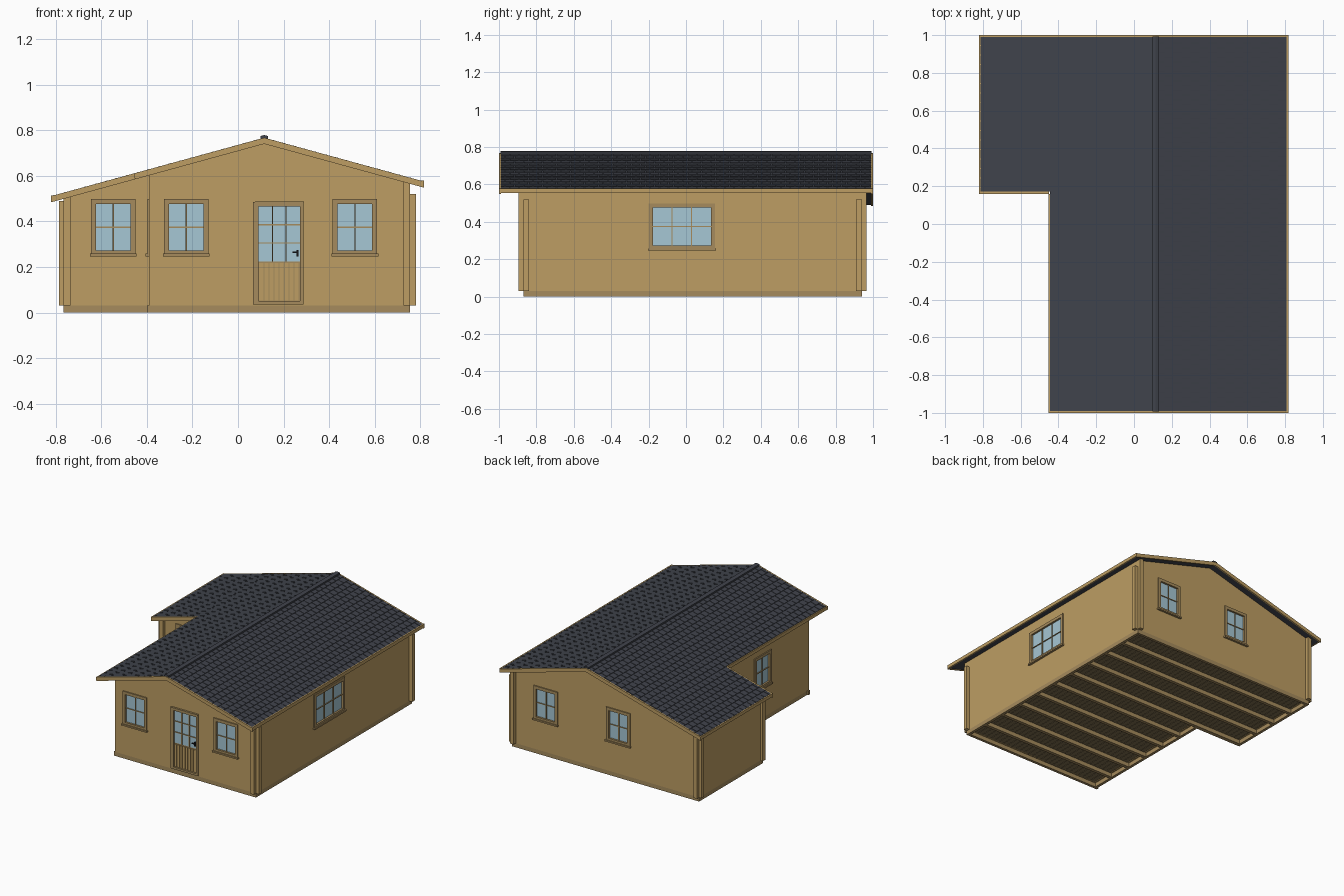
import bpy, bmesh
from mathutils import Vector

if "Cube" in bpy.data.objects:
    bpy.data.objects.remove(bpy.data.objects["Cube"])

def material(name, rgb):
    m = bpy.data.materials.new(name)
    m.diffuse_color = (*rgb, 1)
    m.use_nodes = True
    m.node_tree.nodes["Principled BSDF"].inputs["Base Color"].default_value = m.diffuse_color
    return m

TIMBER = material("timber", (0.51, 0.34, 0.125))
TRIM = material("trim", (0.38, 0.26, 0.11))
JOIST = material("joist", (0.22, 0.16, 0.08))
ROOF = material("roofing", (0.05, 0.055, 0.07))
GLASS = material("glass", (0.38, 0.57, 0.66))
DARK = material("dark_metal", (0.01, 0.01, 0.012))

RIDGE_X, RIDGE_Z, SLOPE = 0.115, 0.764, 0.274
X_L, X_IN, X_R = -0.765, -0.39, 0.755       # outer wall faces
Y_F, Y_W, Y_B = -0.87, 0.20, 0.94           # front, wing front, back
T = 0.03                                    # wall thickness


def top(x):
    return RIDGE_Z - SLOPE * abs(x - RIDGE_X)


def add_prism(bm, pts, a, b):
    """Extrude an x-z outline from y=a to y=b."""
    near = [bm.verts.new((x, a, z)) for x, z in pts]
    far = [bm.verts.new((x, b, z)) for x, z in pts]
    bm.faces.new(near)
    bm.faces.new(far[::-1])
    n = len(pts)
    for i in range(n):
        bm.faces.new((near[i], far[i], far[(i + 1) % n], near[(i + 1) % n]))


def finish(bm, name, mat):
    bmesh.ops.recalc_face_normals(bm, faces=bm.faces)
    me = bpy.data.meshes.new(name)
    bm.to_mesh(me)
    bm.free()
    ob = bpy.data.objects.new(name, me)
    bpy.context.collection.objects.link(ob)
    if mat:
        me.materials.append(mat)
    return ob


def prisms(name, items, mat):
    bm = bmesh.new()
    for pts, a, b in items:
        add_prism(bm, pts, a, b)
    return finish(bm, name, mat)


def boxes(name, items, mat):
    """Each item: x0, x1, y0, y1, z0, z1."""
    return prisms(name, [([(x0, z0), (x1, z0), (x1, z1), (x0, z1)], min(y0, y1), max(y0, y1))
                         for x0, x1, y0, y1, z0, z1 in items], mat)


def under_roof(xa, xb, z0, drop=0.02):
    """Outline from z0 up to the underside of the roof."""
    mid = [(RIDGE_X, top(RIDGE_X) - drop)] if xa < RIDGE_X < xb else []
    return [(xa, z0), (xb, z0), (xb, top(xb) - drop)] + mid + [(xa, top(xa) - drop)]


def band(xa, xb, up, down):
    """Strip following the roof pitch."""
    xs = [xa, RIDGE_X, xb] if xa < RIDGE_X < xb else [xa, xb]
    return [(x, top(x) + up) for x in xs] + [(x, top(x) - down) for x in reversed(xs)]


# Walls
front = prisms("front_wall", [(under_roof(X_IN, X_R, 0.03), Y_F, Y_F + T)], TIMBER)
back = prisms("back_wall", [(under_roof(X_L, X_R, 0.03), Y_B - T, Y_B)], TIMBER)
wing = prisms("wing_front_wall", [(under_roof(X_L, X_IN + T, 0.03), Y_W, Y_W + T)], TIMBER)
right = prisms("right_wall", [(under_roof(X_R - T, X_R, 0.03), Y_F - 0.025, Y_B + 0.025)], TIMBER)
inner = prisms("inner_left_wall", [(under_roof(X_IN, X_IN + T, 0.03), Y_F, Y_W + T)], TIMBER)
left = prisms("wing_left_wall", [(under_roof(X_L, X_L + T, 0.03), Y_W - 0.02, Y_B + 0.025)], TIMBER)
boxes("corner_wall_ends",
      [(X_R, X_R + 0.025, y, y + T, 0.03, 0.52) for y in (Y_F, Y_B - T)] +
      [(X_L - 0.02, X_L, y, y + T, 0.03, 0.49) for y in (Y_W, Y_B - T)], TIMBER)


# Openings: u runs along the wall, d outwards from its face
def placer(axis, face, sign):
    def place(u0, u1, d0, d1, z0, z1):
        a, b = sorted((face + sign * d0, face + sign * d1))
        return (u0, u1, a, b, z0, z1) if axis == 'y' else (a, b, u0, u1, z0, z1)
    return place


def cut(wall, box):
    cutter = boxes("opening_cutter", [box], None)
    cutter.hide_render = True
    mod = wall.modifiers.new("opening", 'BOOLEAN')
    mod.operation, mod.solver, mod.object = 'DIFFERENCE', 'EXACT', cutter
    bpy.context.view_layer.objects.active = wall
    bpy.ops.object.modifier_apply(modifier=mod.name)
    bpy.data.objects.remove(cutter)


def glazing(name, P, u0, u1, z0, z1, cols, rows):
    boxes(name + "_glass", [P(u0, u1, -0.014, -0.006, z0, z1)], GLASS)
    h = 0.0025
    bars = [P(u - h, u + h, -0.006, 0.001, z0, z1)
            for u in (u0 + (u1 - u0) * i / cols for i in range(1, cols))]
    bars += [P(u0, u1, -0.006, 0.0, z - h, z + h)
             for z in (z0 + (z1 - z0) * i / rows for i in range(1, rows))]
    boxes(name + "_bars", bars, TRIM)


def window(name, wall, axis, face, sign, c, width, cols):
    P = placer(axis, face, sign)
    u0, u1, z0, z1, f = c - width / 2, c + width / 2, 0.255, 0.498, 0.022
    cut(wall, P(u0 + 0.01, u1 - 0.01, -0.06, 0.02, z0 + 0.01, z1 - 0.01))
    boxes(name + "_frame", [P(u0, u0 + f, -0.02, 0.008, z0, z1), P(u1 - f, u1, -0.02, 0.008, z0, z1),
                            P(u0 + f, u1 - f, -0.02, 0.008, z1 - f, z1),
                            P(u0 + f, u1 - f, -0.02, 0.008, z0, z0 + f - 0.004)], TRIM)
    boxes(name + "_sill", [P(u0 - 0.005, u1 + 0.005, 0, 0.016, z0 - 0.008, z0 + 0.003)], TRIM)
    glazing(name, P, u0 + f, u1 - f, z0 + f - 0.004, z1 - f, cols, 2)


window("front_left_window", front, 'y', Y_F, -1, -0.227, 0.195, 2)
window("front_right_window", front, 'y', Y_F, -1, 0.513, 0.195, 2)
window("wing_window", wing, 'y', Y_W, -1, -0.547, 0.195, 2)
window("back_right_window", back, 'y', Y_B, 1, 0.48, 0.195, 2)
window("back_left_window", back, 'y', Y_B, 1, -0.11, 0.195, 2)
window("right_window", right, 'x', X_R, 1, -0.022, 0.355, 3)
window("inner_left_window", inner, 'x', X_IN, -1, -0.33, 0.195, 2)

# Door
P = placer('y', Y_F, -1)
cut(front, P(0.075, 0.278, -0.06, 0.02, 0.045, 0.475))
boxes("door_frame", [P(0.065, 0.09, -0.02, 0.008, 0.035, 0.485), P(0.272, 0.288, -0.02, 0.008, 0.035, 0.485),
                     P(0.09, 0.272, -0.02, 0.008, 0.465, 0.485), P(0.09, 0.272, -0.02, 0.008, 0.035, 0.05)], TRIM)
boxes("door_drip_rail", [P(0.075, 0.29, 0, 0.014, 0.48, 0.488)], TRIM)
boxes("door_panel", [P(0.09, 0.272, -0.018, -0.006, 0.05, 0.225)], TRIM)
boxes("door_slats", [P(0.093 + 0.0222 * i, 0.111 + 0.0222 * i, -0.006, 0, 0.053, 0.217) for i in range(8)], TIMBER)
glazing("door", P, 0.09, 0.272, 0.225, 0.465, 3, 3)
boxes("door_handle", [P(0.256, 0.266, -0.006, 0.006, 0.245, 0.275), P(0.24, 0.262, 0.006, 0.012, 0.262, 0.268)], DARK)

# Base skirt, joists and floor planks
boxes("base_skirt", [
    (X_IN - 0.01, X_R, Y_F, Y_F + 0.02, 0, 0.03), (X_L, X_R, Y_B - 0.02, Y_B, 0, 0.03),
    (X_R - 0.02, X_R, Y_F + 0.02, Y_B - 0.02, 0, 0.03), (X_IN, X_IN + 0.02, Y_F + 0.02, Y_W, 0, 0.03),
    (X_L, X_IN + 0.02, Y_W, Y_W + 0.02, 0, 0.03), (X_L, X_L + 0.02, Y_W + 0.02, Y_B - 0.02, 0, 0.03)], TRIM)
joists = []
for i in range(1, 10):
    y = Y_F + (Y_B - Y_F) * i / 10
    joists.append(((X_L if y > Y_W else X_IN) + 0.02, X_R - 0.02, y - 0.012, y + 0.012, 0, 0.03))
boxes("floor_joists", joists, TRIM)
planks, x = [], X_L + 0.002
while x < X_R - 0.02:
    planks.append((x, x + 0.034, (Y_F if x > X_IN else Y_W) + 0.02, Y_B - 0.02, 0.03, 0.042))
    x += 0.037
boxes("floor_planks", planks, JOIST)

# Roof decks, verge boards, eave boards and ridge cap
prisms("roof_deck", [(band(-0.445, 0.808, 0, 0.02), -0.99, 0.99),
                     (band(-0.812, -0.445, 0, 0.02), 0.172, 0.99)], ROOF)
prisms("verge_boards", [(band(-0.45, 0.815, 0.003, 0.024), -1.0, -0.99),
                        (band(-0.82, 0.815, 0.003, 0.024), 0.99, 1.0),
                        (band(-0.82, -0.45, 0.003, 0.024), 0.16, 0.172)], TIMBER)
boxes("eave_boards", [(0.808, 0.817, -1, 1, 0.554, 0.579), (-0.82, -0.811, 0.16, 1, 0.49, 0.513),
                      (-0.453, -0.445, -1, 0.16, 0.588, 0.612)], TIMBER)
prisms("ridge_cap", [([(0.098, 0.762), (0.132, 0.762), (0.132, 0.774), (0.115, 0.779), (0.098, 0.774)],
                      -0.993, 0.993)], ROOF)


# Shingle courses with staggered tabs, raised at the lower edge
def shingles(name, xa, xb, ya, yb, tab=0.05):
    items = []
    rows = round(abs(xb - xa) / 0.046)
    for r in range(rows):
        u, v = xa + (xb - xa) * r / rows, xa + (xb - xa) * (r + 1) / rows
        pts = [(u, top(u) - 0.002), (v, top(v) - 0.002), (v, top(v) + 0.004), (u, top(u) + 0.001)]
        y = ya - (r % 2) * tab / 2
        while y < yb:
            a, b = max(y, ya), min(y + tab - 0.005, yb)
            if b - a > 0.004:
                items.append((pts, a, b))
            y += tab
    prisms(name, items, ROOF)


shingles("right_shingles", RIDGE_X, 0.808, -0.99, 0.99)
shingles("left_shingles", RIDGE_X, -0.445, -0.99, 0.99)
shingles("wing_shingles", -0.445, -0.812, 0.172, 0.99)
